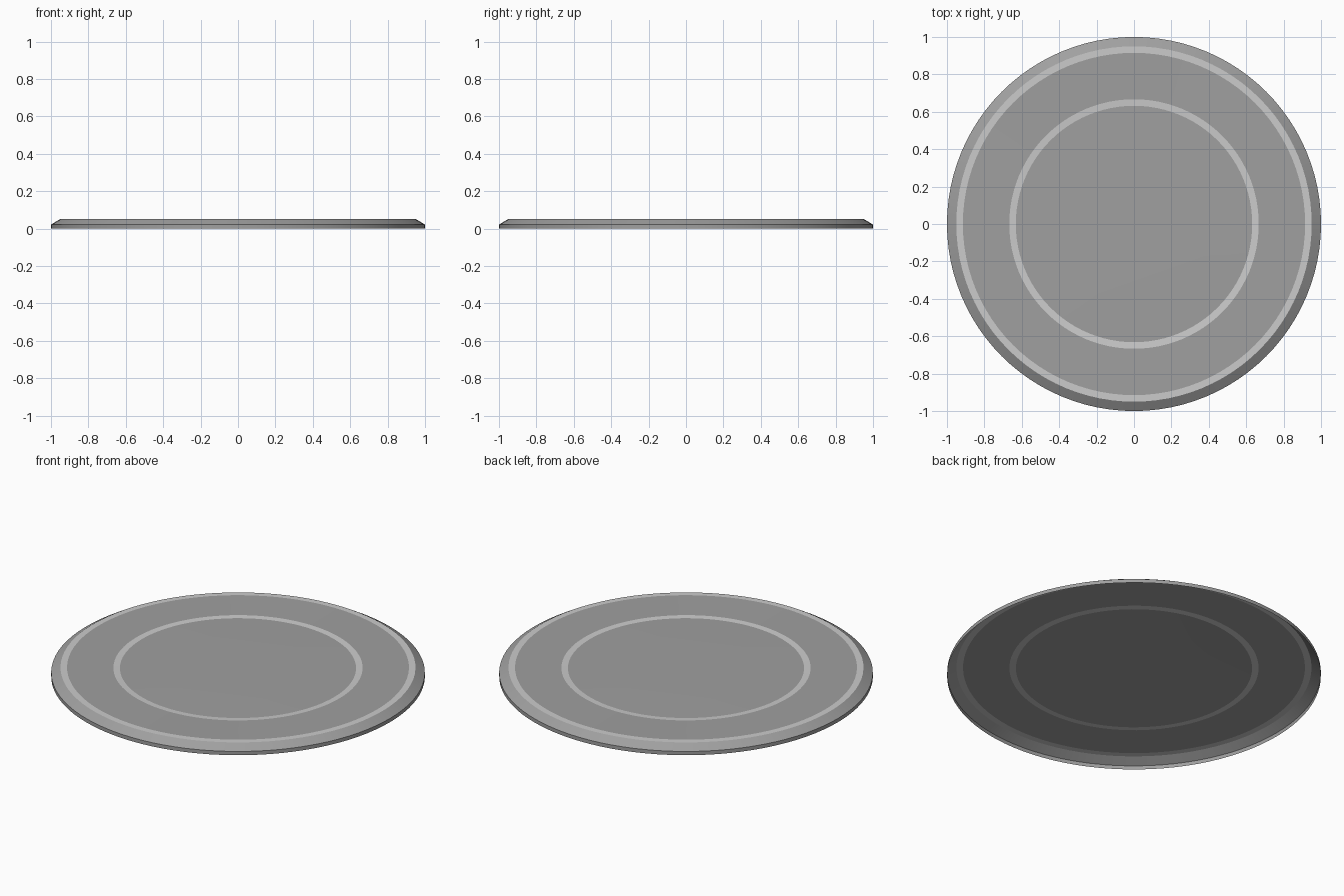
import bpy, bmesh, math

if "Cube" in bpy.data.objects:
    bpy.data.objects.remove(bpy.data.objects["Cube"])

SEGMENTS = 96


def material(name, grey):
    mat = bpy.data.materials.new(name)
    mat.diffuse_color = (grey, grey, grey, 1)
    mat.use_nodes = True
    mat.node_tree.nodes["Principled BSDF"].inputs["Base Color"].default_value = mat.diffuse_color
    return mat


def lathe(name, profile, mat):
    """Revolve (radius, z) points, listed from outside in; radius 0 closes the centre."""
    bm = bmesh.new()
    rings = []
    for r, z in profile:
        count = SEGMENTS if r > 0 else 1
        rings.append([bm.verts.new((r * math.cos(math.tau * i / SEGMENTS),
                                    r * math.sin(math.tau * i / SEGMENTS), z))
                      for i in range(count)])
    for a, b in zip(rings, rings[1:]):
        for i in range(SEGMENTS):
            j = (i + 1) % SEGMENTS
            if len(b) == 1:
                bm.faces.new((a[i], a[j], b[0]))
            else:
                bm.faces.new((a[i], a[j], b[j], b[i]))
    mesh = bpy.data.meshes.new(name)
    bm.to_mesh(mesh)
    bm.free()
    mesh.materials.append(mat)
    obj = bpy.data.objects.new(name, mesh)
    bpy.context.collection.objects.link(obj)
    bpy.ops.object.select_all(action='DESELECT')
    obj.select_set(True)
    bpy.context.view_layer.objects.active = obj
    bpy.ops.object.shade_smooth_by_angle(angle=math.radians(25))
    return obj


dark = material("dark_grey", 0.35)
light = material("light_grey", 0.8)
TOP = 0.052

# Open-bottomed rim: short wall and sloped shoulder
lathe("rim", [(1.0, 0), (1.0, 0.022), (0.95, TOP)], dark)
# Pale outer band, flat annulus, pale inner band
lathe("outer_band", [(0.95, TOP), (0.915, TOP)], light)
lathe("flat_annulus", [(0.915, TOP), (0.667, 0.05)], dark)
lathe("inner_band", [(0.667, 0.05), (0.632, 0.048)], light)
# Very shallow domed centre
lathe("centre_disc", [(0.632, 0.048), (0.42, 0.0505), (0.21, 0.052), (0, 0.0525)], dark)
